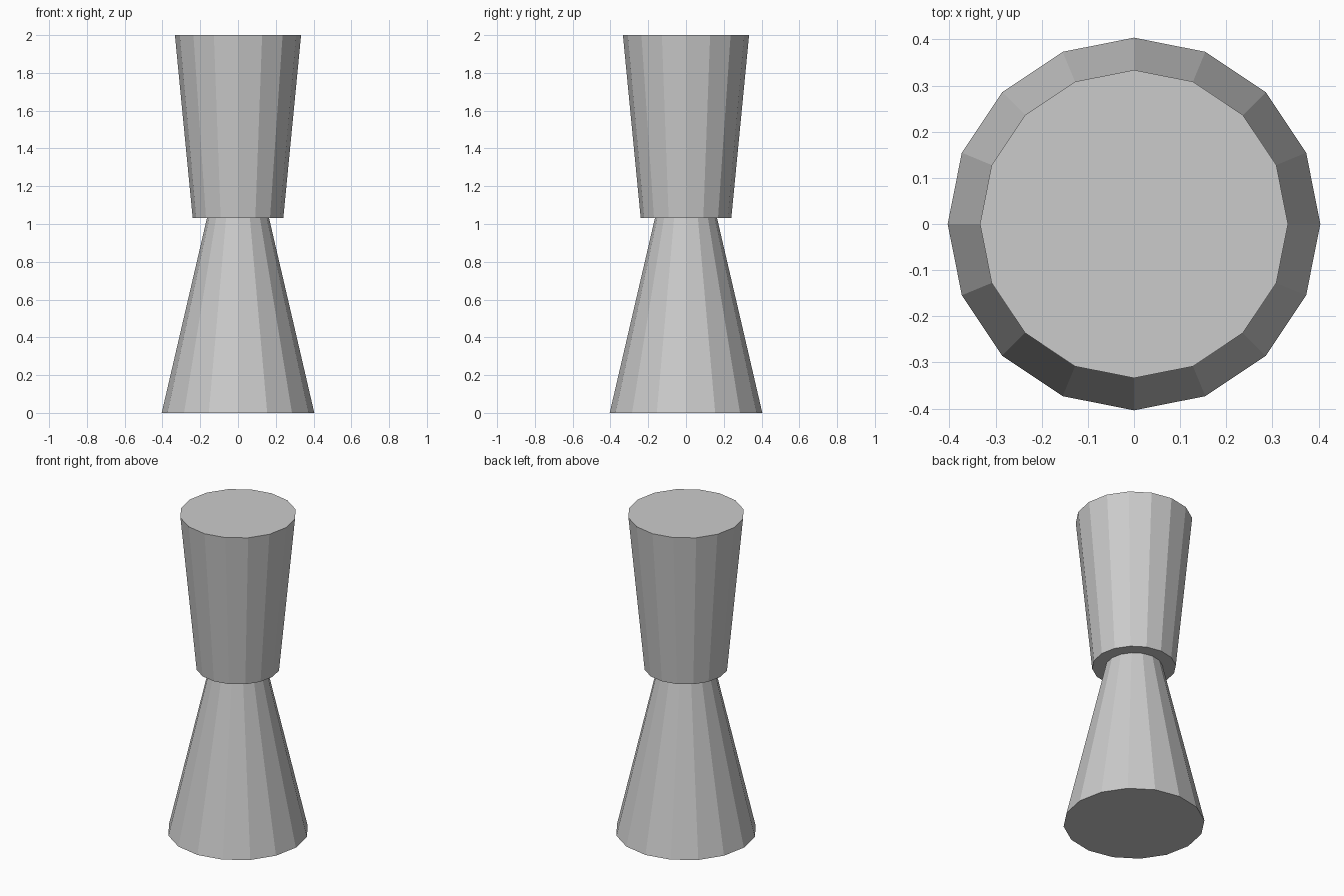
import bpy

if "Cube" in bpy.data.objects:
    bpy.data.objects.remove(bpy.data.objects["Cube"])

SIDES = 16


def tapered_part(name, z0, z1, r0, r1):
    """Closed, flat-faced frustum with a vertex on the +x axis."""
    bpy.ops.mesh.primitive_cone_add(
        vertices=SIDES, radius1=r0, radius2=r1, depth=z1 - z0,
        end_fill_type='NGON', location=(0, 0, (z0 + z1) / 2))
    part = bpy.context.object
    part.name = name
    return part


JOINT_Z = 1.033

# Flared base narrowing to the neck
tapered_part("lower_body", 0.0, JOINT_Z, 0.404, 0.164)

# Upper section widening to the flat top, overhanging the neck
tapered_part("upper_body", JOINT_Z, 2.0, 0.24, 0.334)
